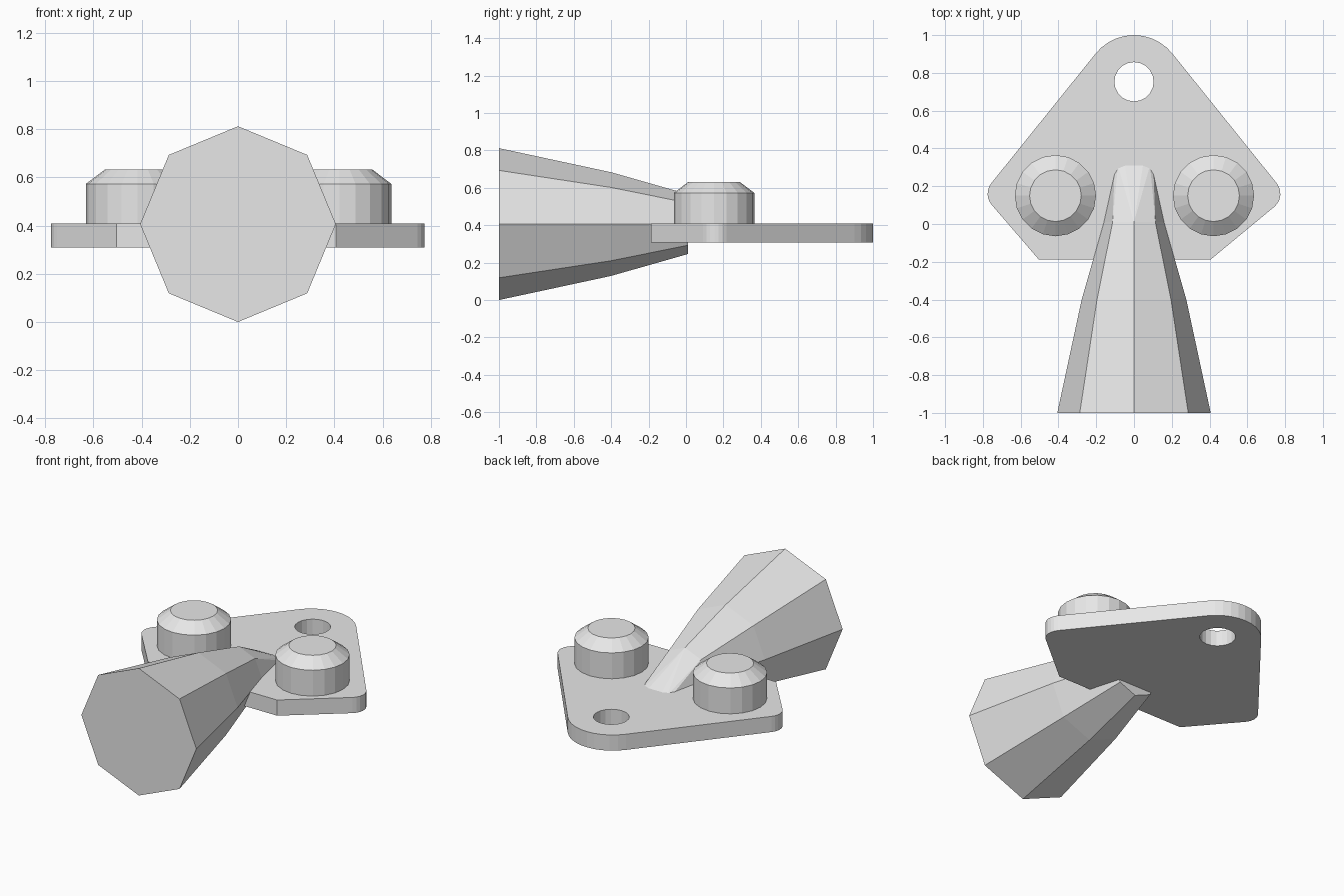
import bpy, bmesh, math
from mathutils import Vector

if "Cube" in bpy.data.objects:
    bpy.data.objects.remove(bpy.data.objects["Cube"])

grey = bpy.data.materials.new("plain_grey")
grey.diffuse_color = (0.8, 0.8, 0.8, 1)
grey.use_nodes = True
grey.node_tree.nodes["Principled BSDF"].inputs["Base Color"].default_value = grey.diffuse_color


def finish(bm, name):
    bmesh.ops.recalc_face_normals(bm, faces=bm.faces[:])
    me = bpy.data.meshes.new(name)
    bm.to_mesh(me)
    bm.free()
    me.materials.append(grey)
    ob = bpy.data.objects.new(name, me)
    bpy.context.collection.objects.link(ob)
    return ob


def arc(cx, cy, r, a0, a1, n):
    """Points along an arc, angles in degrees."""
    return [(cx + r * math.cos(math.radians(a0 + (a1 - a0) * i / n)),
             cy + r * math.sin(math.radians(a0 + (a1 - a0) * i / n))) for i in range(n + 1)]


def loft(name, rings):
    """Skin equal-sized rings of points and cap both ends."""
    bm = bmesh.new()
    vs = [[bm.verts.new(p) for p in ring] for ring in rings]
    n = len(vs[0])
    for a, b in zip(vs, vs[1:]):
        for i in range(n):
            j = (i + 1) % n
            bm.faces.new((a[i], a[j], b[j], b[i]))
    bm.faces.new(vs[0])
    bm.faces.new(vs[-1])
    return finish(bm, name)


# Mounting plate: rounded outline with a round hole, extruded
outline = (arc(0, 0.74, 0.26, 38, 142, 10)
           + arc(-0.685, 0.16, 0.09, 142, 223, 6)
           + [(-0.505, -0.187), (0.407, -0.187)]
           + arc(0.685, 0.16, 0.09, -49, 38, 6))
hole = arc(0, 0.753, 0.104, 0, 360, 20)[:-1]
bm = bmesh.new()
edges = []
for loop in (outline, hole):
    vs = [bm.verts.new((x, y, 0.308)) for x, y in loop]
    edges += [bm.edges.new((vs[i - 1], vs[i])) for i in range(len(vs))]
bmesh.ops.triangle_fill(bm, edges=edges, use_beauty=True, use_dissolve=False)
# discard any fill that lands inside the hole
inside = [f for f in bm.faces
          if (f.calc_center_median().xy - Vector((0, 0.753))).length < 0.1
          and all((v.co.xy - Vector((0, 0.753))).length < 0.11 for v in f.verts)]
bmesh.ops.delete(bm, geom=inside, context='FACES_ONLY')
ext = bmesh.ops.extrude_face_region(bm, geom=bm.faces[:])
bmesh.ops.translate(bm, vec=(0, 0, 0.1),
                    verts=[g for g in ext["geom"] if isinstance(g, bmesh.types.BMVert)])
finish(bm, "plate")

# Two chamfered buttons
for name, cx in (("left_button", -0.416), ("right_button", 0.421)):
    loft(name, [[(x, y, z) for x, y in arc(cx, 0.15, r, 0, 360, 20)[:-1]]
                for r, z in ((0.215, 0.4), (0.215, 0.573), (0.137, 0.632))])

# Eight-sided flared handle
ZC = 0.406


def octagon(y, r):
    return [(x, y, ZC + z) for x, z in arc(0, 0, r, 0, 360, 8)[:-1]]


loft("handle", [octagon(-1, 0.406), octagon(-0.4, 0.277), octagon(0.01, 0.16)])

# Ramp blending the handle down to the plate
bm = bmesh.new()
points = octagon(0.01, 0.16)[:5] + [(x, y, 0.4) for x, y in
         ((0.103, 0.28), (0.085, 0.31), (0.05, 0.324), (-0.05, 0.324), (-0.085, 0.31), (-0.103, 0.28))]
for p in points:
    bm.verts.new(p)
bmesh.ops.convex_hull(bm, input=bm.verts[:])
finish(bm, "handle_tip")
